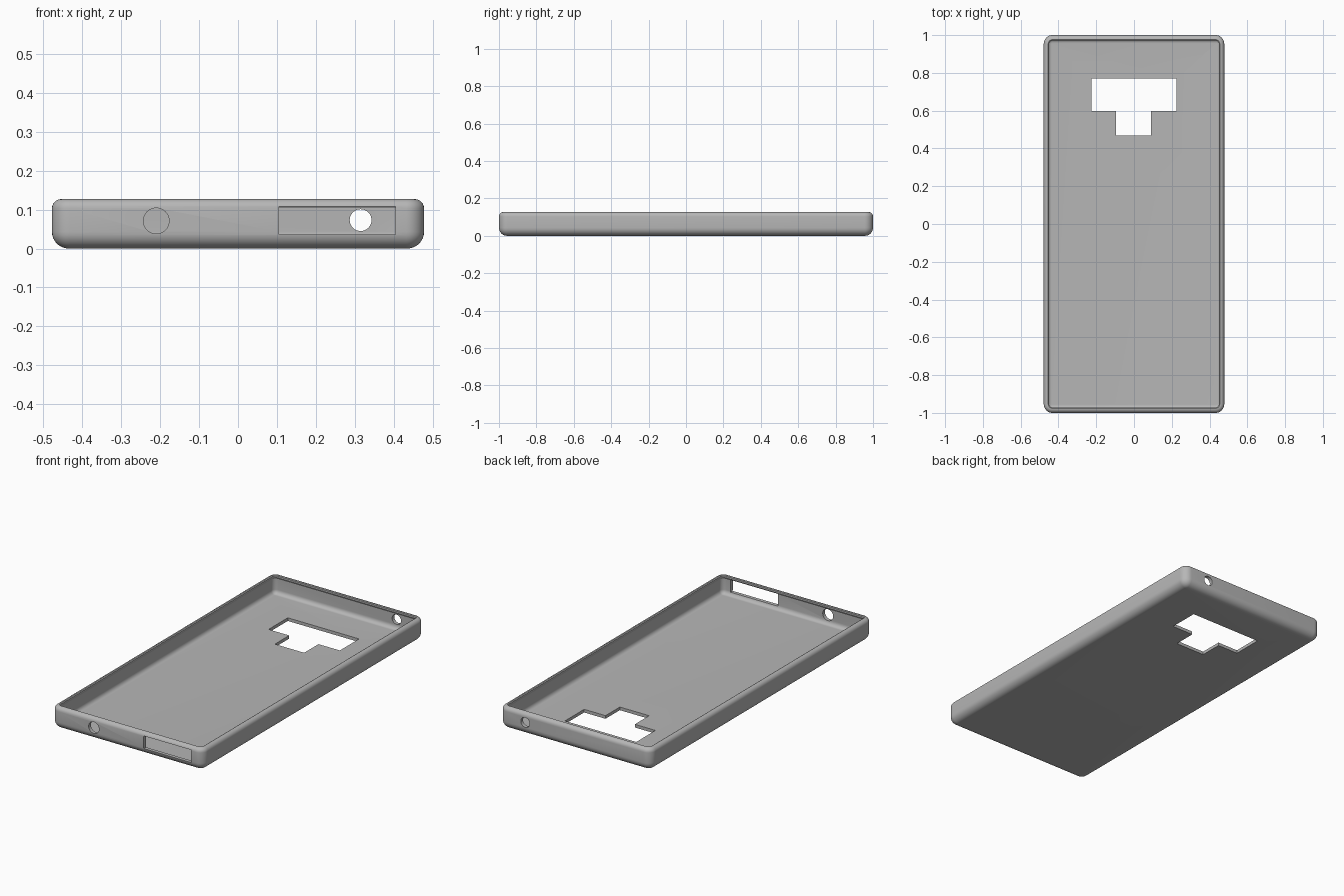
import bpy, bmesh, math

if "Cube" in bpy.data.objects:
    bpy.data.objects.remove(bpy.data.objects["Cube"])

HALF_X, HALF_Y, HEIGHT = 0.478, 1.0, 0.127
CORNER_STEPS = 8

grey = bpy.data.materials.new("soft grey")
grey.diffuse_color = (0.47, 0.47, 0.47, 1)
grey.use_nodes = True
grey.node_tree.nodes["Principled BSDF"].inputs["Base Color"].default_value = grey.diffuse_color


def arc(cx, cz, rx, rz, start, end, steps):
    """Points (inset from the outer wall, height) along an elliptical arc."""
    pts = []
    for i in range(steps + 1):
        a = math.radians(start + (end - start) * i / steps)
        pts.append((cx + rx * math.cos(a), cz + rz * math.sin(a)))
    return pts


def ring(bm, inset, z):
    """Rounded rectangle whose corners shrink with the inset."""
    r = max(0.046 - inset, 0.002)
    verts = []
    for sx, sy, start in ((1, 1, 0), (-1, 1, 90), (-1, -1, 180), (1, -1, 270)):
        cx, cy = sx * (HALF_X - inset - r), sy * (HALF_Y - inset - r)
        for i in range(CORNER_STEPS + 1):
            a = math.radians(start + 90 * i / CORNER_STEPS)
            verts.append(bm.verts.new((cx + r * math.cos(a), cy + r * math.sin(a), z)))
    return verts


def finish(bm, name):
    bmesh.ops.recalc_face_normals(bm, faces=bm.faces[:])
    mesh = bpy.data.meshes.new(name)
    bm.to_mesh(mesh)
    bm.free()
    mesh.materials.append(grey)
    obj = bpy.data.objects.new(name, mesh)
    bpy.context.collection.objects.link(obj)
    return obj


def prism(name, outline, offset):
    """Extrude a closed outline along an offset vector."""
    bm = bmesh.new()
    face = bm.faces.new([bm.verts.new(p) for p in outline])
    out = bmesh.ops.extrude_face_region(bm, geom=[face])
    moved = [v for v in out["geom"] if isinstance(v, bmesh.types.BMVert)]
    bmesh.ops.translate(bm, verts=moved, vec=offset)
    return finish(bm, name)


def circle(x, y, z, r, n=40):
    return [(x + r * math.cos(math.tau * i / n), y, z + r * math.sin(math.tau * i / n))
            for i in range(n)]


# Shell section: outer underside curve, outer rim, inner lip, inner floor curve
section = arc(0.043, 0.043, 0.043, 0.043, 270, 180, 8)
section += arc(0.024, HEIGHT - 0.024, 0.024, 0.024, 180, 90, 6)
section += [(0.029, HEIGHT - 0.003), (0.029, 0.117)]
section += [(0.021, 0.104)]
section += arc(0.042, 0.042, 0.022, 0.024, 180, 270, 7)

bm = bmesh.new()
rings = [ring(bm, inset, z) for inset, z in section]
for a, b in zip(rings, rings[1:]):
    for i in range(len(a)):
        j = (i + 1) % len(a)
        bm.faces.new((a[i], a[j], b[j], b[i]))
bm.faces.new(rings[0])
bm.faces.new(rings[-1])
case = finish(bm, "phone_case")

# Openings: T-shaped camera window, port slot, round holes in both end walls
camera = [(-0.225, 0.77), (-0.225, 0.597), (-0.095, 0.597), (-0.095, 0.468),
          (0.09, 0.468), (0.09, 0.597), (0.225, 0.597), (0.225, 0.77)]
slot = [(0.105, 0.036), (0.405, 0.036), (0.405, 0.108), (0.105, 0.108)]
cutters = [
    prism("camera_window_cutter", [(x, y, -0.05) for x, y in camera], (0, 0, 0.12)),
    prism("port_slot_cutter", [(x, -1.05, z) for x, z in slot], (0, 0.12, 0)),
    prism("front_hole_cutter", circle(-0.21, -1.05, 0.071, 0.033), (0, 0.12, 0)),
    prism("back_hole_cutter", circle(0.315, 0.93, 0.073, 0.028), (0, 0.12, 0)),
]
bpy.context.view_layer.objects.active = case
case.select_set(True)
for cutter in cutters:
    mod = case.modifiers.new(cutter.name, "BOOLEAN")
    mod.operation = "DIFFERENCE"
    mod.solver = "EXACT"
    mod.object = cutter
    bpy.ops.object.modifier_apply(modifier=mod.name)
    bpy.data.objects.remove(cutter)

bpy.ops.object.shade_smooth_by_angle(angle=math.radians(30))
